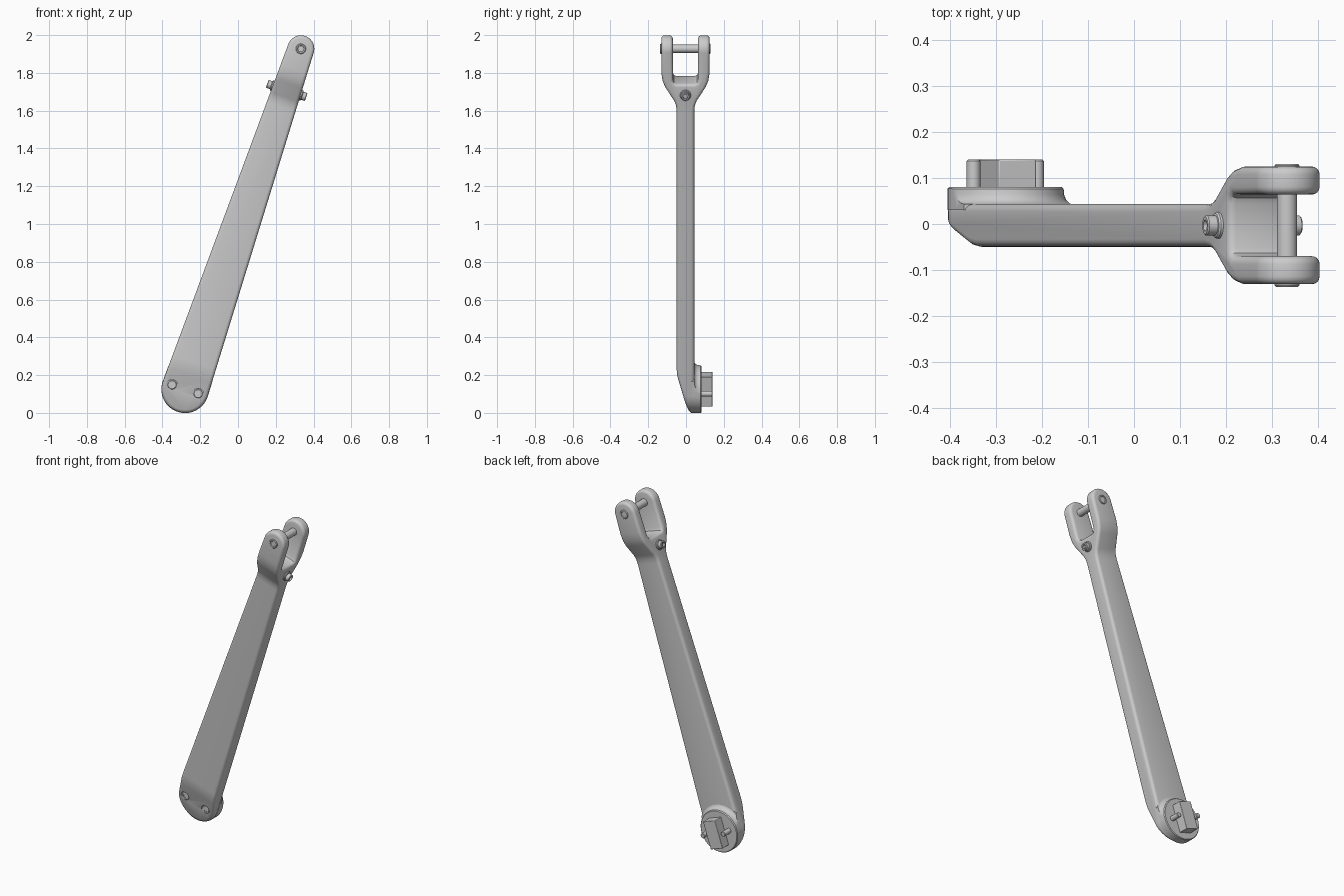
import bpy, bmesh, math
from mathutils import Matrix, Vector

if "Cube" in bpy.data.objects:
    bpy.data.objects.remove(bpy.data.objects["Cube"])

# Local frame: x across the arm, y depth, z along the arm; tilted into place at the end
L, R0, R1, C = 1.904, 0.125, 0.071, -0.003
PLACE = Matrix.Translation((-0.28, 0, 0.125)) @ Matrix.Rotation(math.atan2(0.613, 1.803), 4, 'Y')
parts = []


def finish(name, bm, keep=True):
    bmesh.ops.remove_doubles(bm, verts=bm.verts, dist=1e-5)
    bmesh.ops.recalc_face_normals(bm, faces=bm.faces)
    me = bpy.data.meshes.new(name)
    bm.to_mesh(me)
    bm.free()
    ob = bpy.data.objects.new(name, me)
    bpy.context.collection.objects.link(ob)
    if keep:
        parts.append(ob)
    return ob


def prism(name, pts, place, lo, hi, keep=True):
    """Extrude a 2D outline; place(a, b, t) gives the 3D point."""
    bm = bmesh.new()
    rings = [[bm.verts.new(place(a, b, t)) for a, b in pts] for t in (lo, hi)]
    n = len(pts)
    for r in rings:
        bm.faces.new(r)
    for i in range(n):
        j = (i + 1) % n
        bm.faces.new((rings[0][i], rings[0][j], rings[1][j], rings[1][i]))
    return finish(name, bm, keep)


def lathe(name, profile, origin, axis, keep=True, n=48):
    """Revolve (radius, height) points about an axis."""
    m = Matrix.Translation(origin) @ Vector(axis).to_track_quat('Z', 'Y').to_matrix().to_4x4()
    bm = bmesh.new()
    vs = [bm.verts.new(m @ Vector((r, 0, h))) for r, h in profile]
    es = [bm.edges.new(p) for p in zip(vs, vs[1:])]
    bmesh.ops.spin(bm, geom=vs + es, cent=Vector(origin), axis=Vector(axis),
                   angle=2 * math.pi, steps=n)
    return finish(name, bm, keep)


def activate(ob):
    bpy.ops.object.select_all(action='DESELECT')
    bpy.context.view_layer.objects.active = ob
    ob.select_set(True)


def boolean(ob, other, op):
    m = ob.modifiers.new('cut', 'BOOLEAN')
    m.operation, m.object, m.solver = op, other, 'EXACT'
    activate(ob)
    bpy.ops.object.modifier_apply(modifier=m.name)
    bpy.data.objects.remove(other)


def hull(grow=0.0):
    """Tapered slab with two round ends."""
    a, n = math.asin((R0 - R1) / L), 32
    pts = []
    for cz, r, s, e in ((L, R1, a, math.pi - a), (0, R0, math.pi - a, 2 * math.pi + a)):
        for i in range(n + 1):
            t = s + (e - s) * i / n
            pts.append(((r + grow) * math.cos(t), cz + (r + grow) * math.sin(t)))
    return prism('slab_cutter', pts, lambda x, z, y: (x, y, z), -0.3, 0.3, False)


# Arm: side profile with fork, cut to the tapered outline, then rounded edges
flare = [(1.58, 0.047), (1.61, 0.050), (1.635, 0.060), (1.71, 0.107),
         (1.745, 0.121), (1.79, 0.128), (2.05, 0.128)]
slot = [(2.05, 0.067), (1.75, 0.067), (1.736, 0.060), (1.73, 0.047)]
foot = [(-0.14, 0.025), (0.08, -0.038), (0.11, -0.046), (0.15, -0.050)]
side = [(C + h, u) for u, h in flare + slot]
front = [(C - h, u) for u, h in flare + slot][::-1]
outline = side + front + [(y, u) for u, y in foot[::-1]] + [(0.044, -0.14)]
arm = prism('arm', outline, lambda y, z, x: (x, y, z), -0.3, 0.3)
boolean(arm, hull(), 'INTERSECT')
bev = arm.modifiers.new('round', 'BEVEL')
bev.width, bev.segments, bev.limit_method = 0.017, 4, 'ANGLE'
bev.angle_limit, bev.use_clamp_overlap = math.radians(42), False
activate(arm)
bpy.ops.object.modifier_apply(modifier='round')

# Round boss on the back of the foot, blended into the arm
boss = lathe('foot_boss', [(0, 0.030), (0.15, 0.030), (0.15, 0.043), (0.140, 0.046), (0.132, 0.053),
                           (0.128, 0.064), (0.127, 0.076), (0.122, 0.081), (0, 0.081)],
             (0, 0, 0), (0, 1, 0), n=64)
boolean(boss, hull(0.001), 'INTERSECT')

# Rectangular drive key
key = prism('drive_key', [(-0.043, -0.083), (0.043, -0.083), (0.043, 0.083), (-0.043, 0.083)],
            lambda x, z, y: (x, y, z), 0.07, 0.14)
b = key.modifiers.new('round', 'BEVEL')
b.width, b.segments = 0.003, 2

for s, tag in ((-1, 'left'), (1, 'right')):
    # Foot screw: counterbored socket head in front, shank out of the back
    bore = lathe('bore_cutter', [(0, 0.01), (0.028, 0.01), (0.028, 0.2), (0, 0.2)],
                 (0.073 * s, 0, 0), (0, -1, 0), False)
    boolean(arm, bore, 'DIFFERENCE')
    lathe('foot_screw_' + tag, [(0, -0.14), (0.012, -0.14), (0.015, -0.137), (0.015, -0.01),
                                (0.024, -0.01), (0.024, 0.010), (0.021, 0.013), (0.013, 0.013),
                                (0.013, 0.0), (0, 0.0)],
          (0.073 * s, 0, 0), (0, -1, 0), n=32)
    # Socket screw in the narrow side below the fork
    lathe('side_screw_' + tag, [(0, 0.05), (0.029, 0.05), (0.029, 0.082), (0.026, 0.086),
                                (0.022, 0.087), (0.022, 0.106), (0.019, 0.109), (0.012, 0.109),
                                (0.012, 0.096), (0, 0.096)],
          (0, C, 1.671), (s, 0, 0), n=32)
    # Pin end cap with a raised rim
    lathe('pin_cap_' + tag, [(0, 0.10), (0.027, 0.10), (0.027, 0.130), (0.024, 0.134),
                             (0.018, 0.134), (0.016, 0.131), (0, 0.131)],
          (0, C, L), (0, s, 0), n=32)

# Cross pin through the fork
lathe('fork_pin', [(0, -0.12), (0.022, -0.12), (0.022, 0.12), (0, 0.12)], (0, C, L), (0, 1, 0), n=32)

# Tilt everything into place and smooth
for ob in parts:
    ob.data.transform(PLACE)
    activate(ob)
    bpy.ops.object.shade_smooth_by_angle(angle=math.radians(30))
